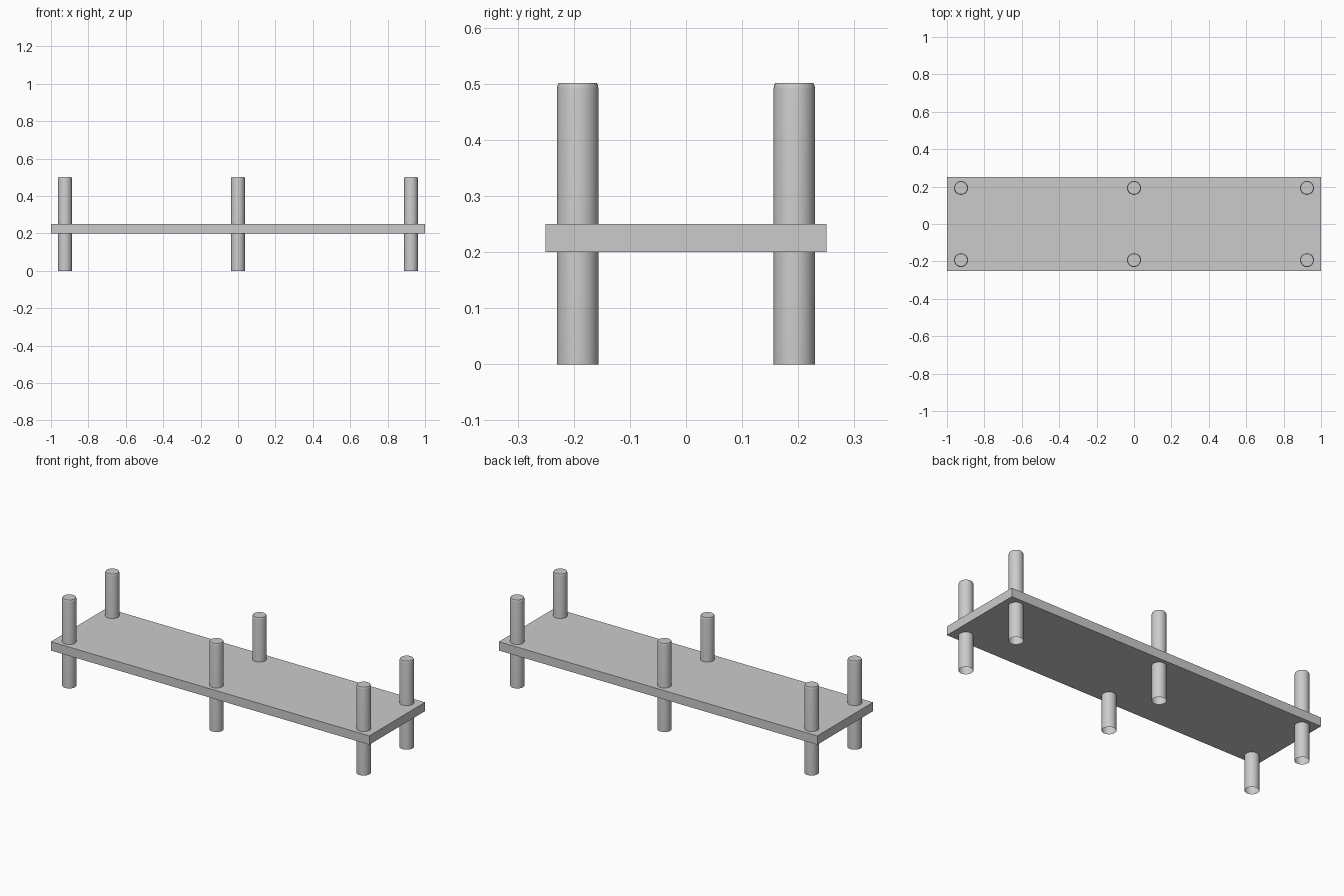
import bpy, bmesh
from math import cos, sin, pi

if "Cube" in bpy.data.objects:
    bpy.data.objects.remove(bpy.data.objects["Cube"])

SIDES = 32


def finish(name, bm):
    mesh = bpy.data.meshes.new(name)
    bm.to_mesh(mesh)
    bm.free()
    obj = bpy.data.objects.new(name, mesh)
    bpy.context.collection.objects.link(obj)
    return obj


# Flat board
bm = bmesh.new()
bmesh.ops.create_cube(bm, size=1)
bmesh.ops.scale(bm, vec=(2.0, 0.5, 0.05), verts=bm.verts)
bmesh.ops.translate(bm, vec=(0, 0, 0.225), verts=bm.verts)
finish("shelf_board", bm)


# Round post: open at the bottom, softened rim and flat cap on top
def post(name, x, y):
    profile = [(0.037, 0), (0.037, 0.491), (0.036, 0.497), (0.034, 0.501)]
    bm = bmesh.new()
    rings = [[bm.verts.new((r * cos(2 * pi * i / SIDES), r * sin(2 * pi * i / SIDES), z))
              for i in range(SIDES)] for r, z in profile]
    for low, high in zip(rings, rings[1:]):
        for i in range(SIDES):
            j = (i + 1) % SIDES
            bm.faces.new((low[i], low[j], high[j], high[i])).smooth = True
    bm.faces.new(rings[-1])
    for e in rings[-1][0].link_faces[-1].edges:
        e.smooth = True
    for i in range(SIDES):
        bm.edges.get((rings[-1][i], rings[-1][(i + 1) % SIDES])).smooth = False
    obj = finish(name, bm)
    obj.location = (x, y, 0)


# Three pairs of posts
for column, x in (("left", -0.925), ("middle", 0), ("right", 0.925)):
    for row, y in (("front", -0.193), ("back", 0.193)):
        post(f"{row}_{column}_post", x, y)
